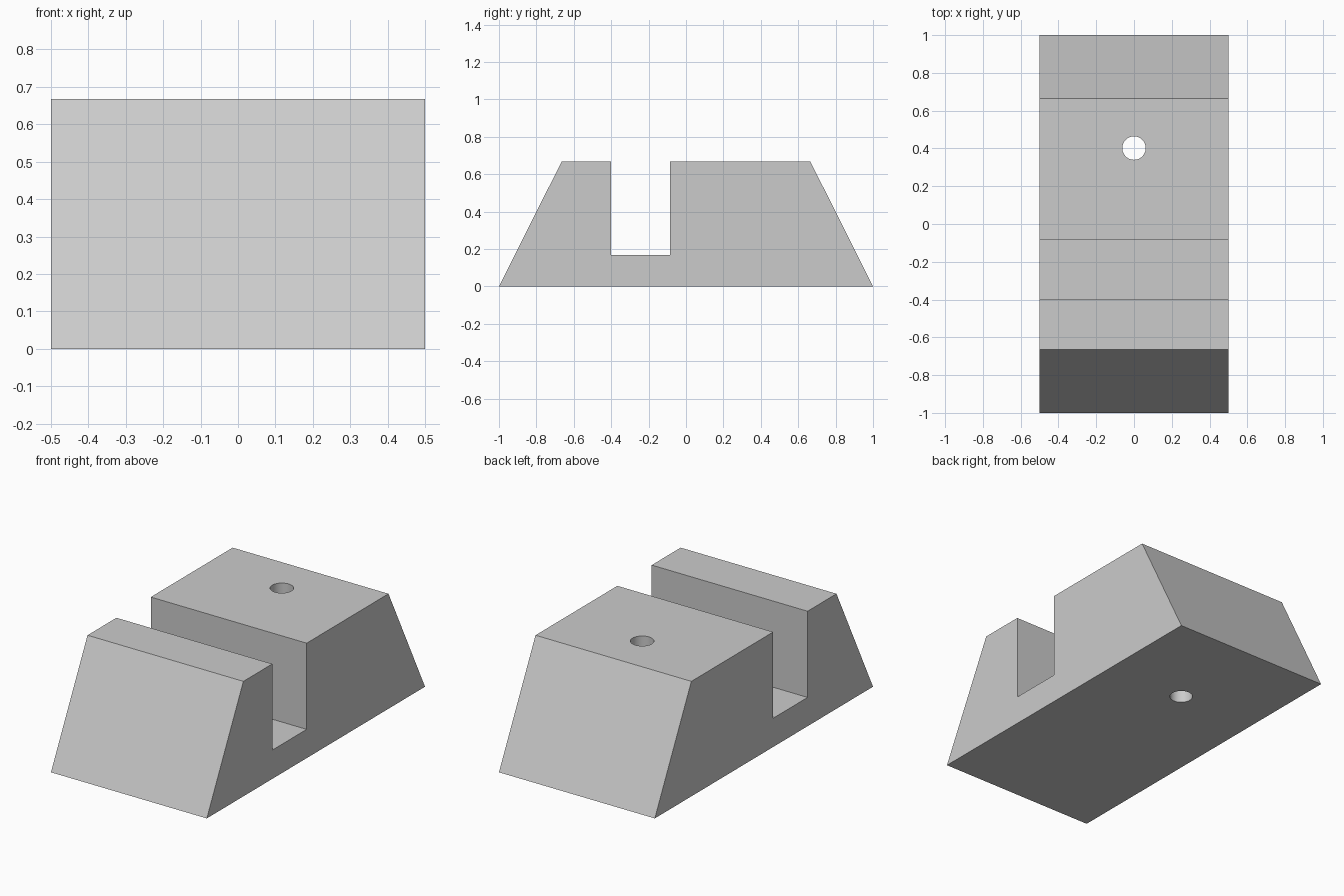
import bpy
import bmesh
import math
from mathutils import Matrix

cube = bpy.data.objects.get("Cube")
if cube:
    bpy.data.objects.remove(cube, do_unlink=True)

HALF_WIDTH = 0.5
TOP = 0.667
SLOT_FLOOR = 0.167

# Plain grey material
grey = bpy.data.materials.new("light_grey")
grey.use_nodes = True
colour = (0.6, 0.6, 0.6, 1.0)
grey.diffuse_color = colour
grey.node_tree.nodes["Principled BSDF"].inputs["Base Color"].default_value = colour


def add_object(name, bm):
    bmesh.ops.recalc_face_normals(bm, faces=bm.faces)
    mesh = bpy.data.meshes.new(name)
    bm.to_mesh(mesh)
    bm.free()
    mesh.materials.append(grey)
    obj = bpy.data.objects.new(name, mesh)
    bpy.context.collection.objects.link(obj)
    return obj


# Slotted block: side profile (y, z) extruded along x
profile = [(-1, 0), (1, 0), (0.665, TOP), (-0.085, TOP), (-0.085, SLOT_FLOOR),
           (-0.4, SLOT_FLOOR), (-0.4, TOP), (-0.665, TOP)]
bm = bmesh.new()
side = bm.faces.new([bm.verts.new((-HALF_WIDTH, y, z)) for y, z in profile])
extruded = bmesh.ops.extrude_face_region(bm, geom=[side], use_keep_orig=True)
moved = [v for v in extruded["geom"] if isinstance(v, bmesh.types.BMVert)]
bmesh.ops.translate(bm, verts=moved, vec=(2 * HALF_WIDTH, 0, 0))
block = add_object("slotted_block", bm)

# Vertical through hole
bm = bmesh.new()
bmesh.ops.create_cone(bm, cap_ends=True, segments=48, radius1=0.062, radius2=0.062,
                      depth=2, matrix=Matrix.Translation((0, 0.402, TOP / 2)))
cutter = add_object("hole_cutter", bm)
cutter.hide_render = True

cut = block.modifiers.new("through_hole", 'BOOLEAN')
cut.operation = 'DIFFERENCE'
cut.solver = 'EXACT'
cut.object = cutter

# Apply the cut, then drop the cutter
bpy.ops.object.select_all(action='DESELECT')
block.select_set(True)
bpy.context.view_layer.objects.active = block
bpy.ops.object.modifier_apply(modifier=cut.name)
bpy.data.objects.remove(cutter, do_unlink=True)

# Smooth hole wall, sharp block edges
bpy.ops.object.shade_smooth_by_angle(angle=math.radians(25))
